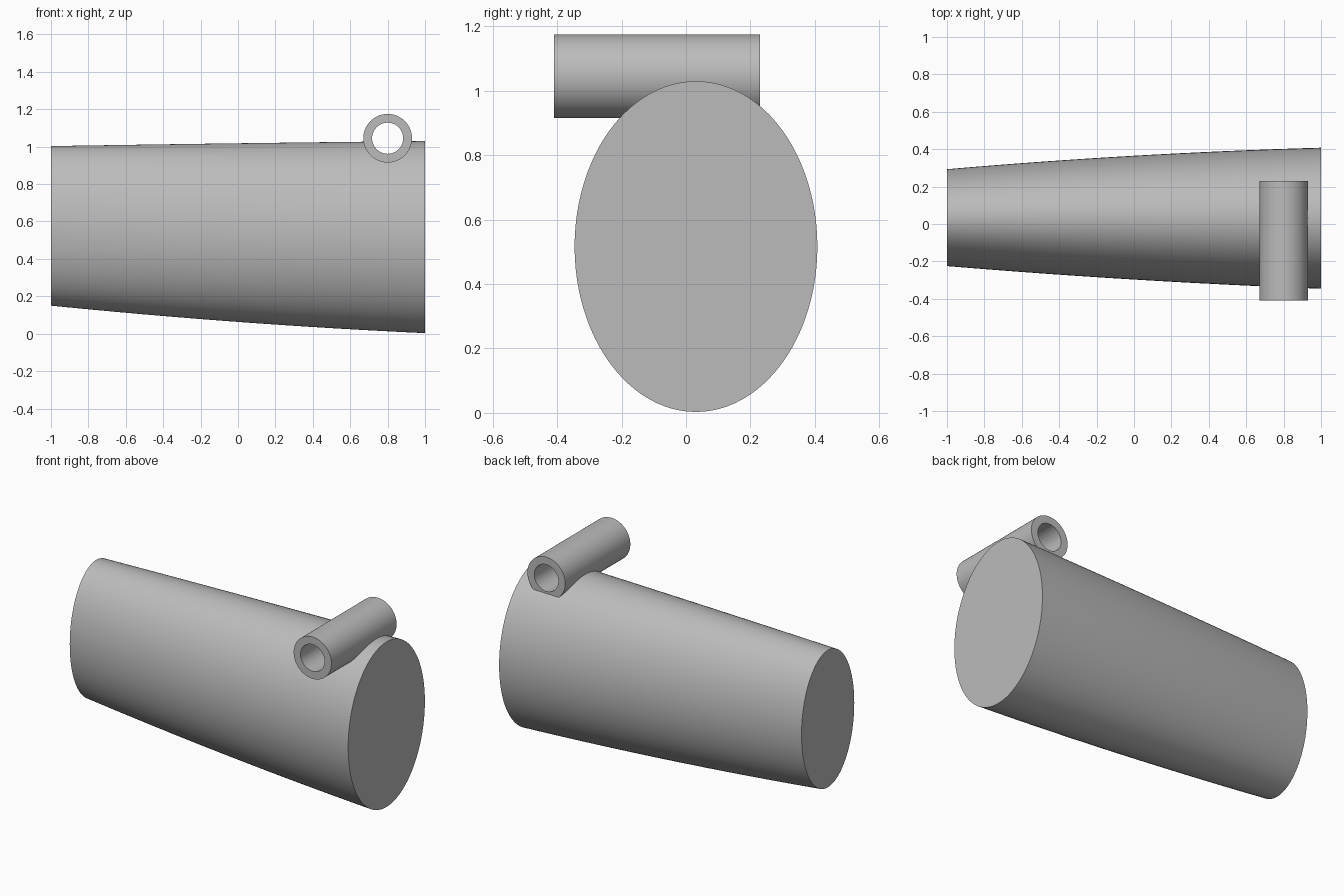
import bpy
import bmesh
import math
from mathutils import Matrix, Vector

cube = bpy.data.objects.get("Cube")
if cube:
    bpy.data.objects.remove(cube, do_unlink=True)

grey = bpy.data.materials.new("plain grey")
grey.use_nodes = True
COLOUR = (0.5, 0.5, 0.5, 1)
grey.diffuse_color = COLOUR
grey.node_tree.nodes["Principled BSDF"].inputs["Base Color"].default_value = COLOUR

SIDES = 96
TUBE_X, TUBE_Z = 0.8, 1.045
TUBE_FRONT, TUBE_BACK = -0.41, 0.23


def ring(bm, centre, axis_a, axis_b):
    """One elliptical loop of vertices around a centre."""
    return [bm.verts.new(centre + axis_a * math.cos(t) + axis_b * math.sin(t))
            for t in (math.tau * i / SIDES for i in range(SIDES))]


def bridge(bm, first, second):
    for i in range(SIDES):
        j = (i + 1) % SIDES
        bm.faces.new((first[i], first[j], second[j], second[i]))


def finish(bm, name):
    bmesh.ops.recalc_face_normals(bm, faces=bm.faces)
    mesh = bpy.data.meshes.new(name)
    bm.to_mesh(mesh)
    bm.free()
    mesh.materials.append(grey)
    obj = bpy.data.objects.new(name, mesh)
    bpy.context.collection.objects.link(obj)
    return obj


def smooth(obj):
    bpy.ops.object.select_all(action="DESELECT")
    obj.select_set(True)
    bpy.context.view_layer.objects.active = obj
    bpy.ops.object.shade_smooth_by_angle(angle=math.radians(35))


def quadratic(left, middle, right, x):
    """Curve through three values at x = -1, 0 and 1."""
    return middle + (right - left) / 2 * x + ((left + right) / 2 - middle) * x * x


# Tapered oval body, lofted along x
bm = bmesh.new()
loops = []
STEPS = 16
for step in range(STEPS + 1):
    x = -1 + 2 * step / STEPS
    front = quadratic(-0.225, -0.297, -0.346, x)
    back = quadratic(0.293, 0.365, 0.408, x)
    low = quadratic(0.15, 0.063, 0.003, x)
    high = quadratic(1.003, 1.018, 1.03, x)
    loops.append(ring(bm, Vector((x, (front + back) / 2, (low + high) / 2)),
                      Vector((0, (back - front) / 2, 0)),
                      Vector((0, 0, (high - low) / 2))))
for a, b in zip(loops, loops[1:]):
    bridge(bm, a, b)
bm.faces.new(loops[0])
bm.faces.new(loops[-1])
body = finish(bm, "tapered_body")

# Hollow cross tube along y
OUTER, INNER = 0.13, 0.083
bm = bmesh.new()
outline = ((OUTER, TUBE_FRONT), (OUTER, TUBE_BACK),
           (INNER, TUBE_BACK), (INNER, TUBE_FRONT))
loops = [ring(bm, Vector((TUBE_X, y, TUBE_Z)), Vector((r, 0, 0)), Vector((0, 0, r)))
         for r, y in outline]
for a, b in zip(loops, loops[1:] + loops[:1]):
    bridge(bm, a, b)
tube = finish(bm, "cross_tube")

# Clear the body out of the tube bore; the cut ends inside the tube wall
bm = bmesh.new()
place = (Matrix.Translation((TUBE_X, (TUBE_FRONT + TUBE_BACK) / 2, TUBE_Z))
         @ Matrix.Rotation(math.pi / 2, 4, "X"))
bmesh.ops.create_cone(bm, cap_ends=True, segments=SIDES, matrix=place,
                      radius1=(OUTER + INNER) / 2, radius2=(OUTER + INNER) / 2,
                      depth=TUBE_BACK - TUBE_FRONT - 0.01)
cutter = finish(bm, "bore_cutter")
cutter.hide_render = True
cut = body.modifiers.new("bore", "BOOLEAN")
cut.operation = "DIFFERENCE"
cut.solver = "EXACT"
cut.object = cutter

bpy.context.view_layer.objects.active = body
bpy.ops.object.modifier_apply(modifier=cut.name)
bpy.data.objects.remove(cutter, do_unlink=True)

for part in (body, tube):
    smooth(part)
